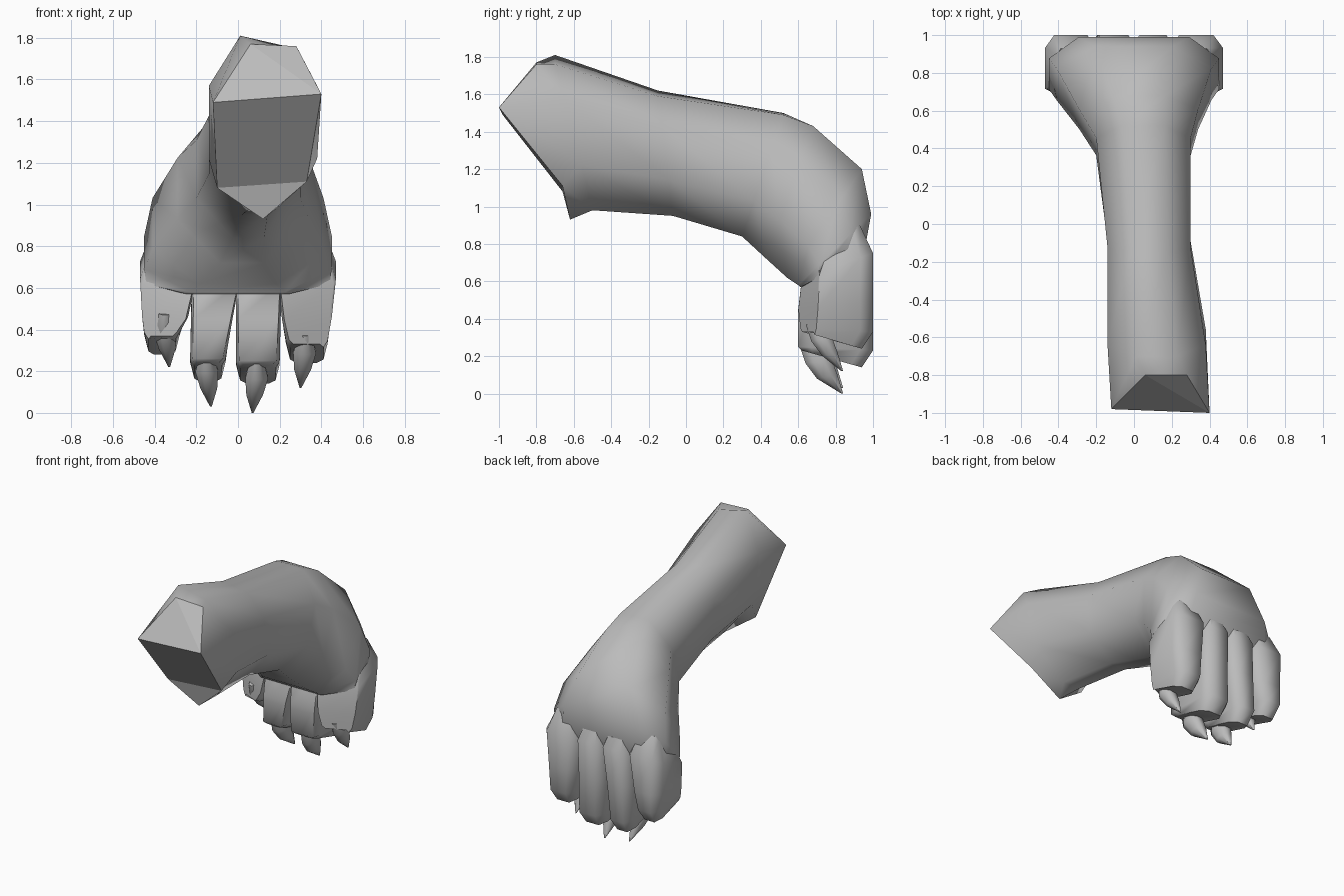
import bpy, bmesh
from mathutils import Vector

if "Cube" in bpy.data.objects:
    bpy.data.objects.remove(bpy.data.objects["Cube"])

grey = bpy.data.materials.new("plain grey")
grey.use_nodes = True
grey.diffuse_color = (0.5, 0.5, 0.5, 1)
grey.node_tree.nodes["Principled BSDF"].inputs["Base Color"].default_value = (0.5, 0.5, 0.5, 1)


def section(x0, x1, top, bot, a, c, b):
    """Eight-sided ring; a and c are the flat widths at the top and bottom (y, z) points."""
    cx, hx = (x0 + x1) / 2, (x1 - x0) / 2
    t, o = Vector((0, *top)), Vector((0, *bot))
    mid, half = (t + o) / 2, (t - o) / 2
    shape = [(a, 1), (1, b), (1, -b), (c, -1), (-c, -1), (-1, -b), (-1, b), (-a, 1)]
    return [Vector((cx + u * hx, 0, 0)) + mid + half * v for u, v in shape]


def loft(name, rings, caps):
    """Skin a list of rings; caps lists the faces closing the first ring."""
    bm = bmesh.new()
    vs = [[bm.verts.new(p) for p in r] for r in rings]
    n = len(vs[0])
    for r, s in zip(vs, vs[1:]):
        for i in range(n):
            j = (i + 1) % n
            bm.faces.new((r[i], r[j], s[j], s[i]))
    for c in caps:
        bm.faces.new([vs[0][i] for i in c])
    bm.faces.new(vs[-1])
    bmesh.ops.remove_doubles(bm, verts=bm.verts, dist=0.001)
    bmesh.ops.recalc_face_normals(bm, faces=bm.faces)
    me = bpy.data.meshes.new(name)
    bm.to_mesh(me)
    bm.free()
    me.materials.append(grey)
    ob = bpy.data.objects.new(name, me)
    bpy.context.collection.objects.link(ob)
    bpy.ops.object.select_all(action='DESELECT')
    ob.select_set(True)
    bpy.context.view_layer.objects.active = ob
    bpy.ops.object.shade_smooth_by_angle(angle=1.1)
    return ob


# Foreleg and palm: cut end first, then rings down to the knuckles
cut_end = [Vector(p) for p in (
    (0.28, -0.8, 1.76), (0.40, -1, 1.53), (0.33, -0.66, 1.11), (0.12, -0.62, 0.93),
    (0.12, -0.62, 0.93), (-0.10, -0.66, 1.08), (-0.12, -0.98, 1.49), (0.06, -0.8, 1.77))]
# x range, top, bottom, flat width at top and bottom, drop of the left top corner
leg = [
    (-0.14, 0.38, (-0.70, 1.81), (-0.50, 0.98), 0.42, 0.25, 0.05),
    (-0.14, 0.30, (-0.15, 1.62), (-0.07, 0.95), 0.45, 0.28, 0.03),
    (-0.20, 0.30, (0.52, 1.50), (0.30, 0.84), 0.45, 0.30, 0.01),
    (-0.29, 0.34, (0.68, 1.43), (0.43, 0.72), 0.45, 0.35, 0),
    (-0.41, 0.41, (0.94, 1.20), (0.54, 0.62), 0.50, 0.45, 0),
    (-0.45, 0.45, (0.99, 0.96), (0.60, 0.58), 0.65, 0.50, 0),
    (-0.44, 0.44, (0.95, 0.74), (0.61, 0.57), 0.75, 0.55, 0),
    (-0.38, 0.38, (0.92, 0.64), (0.66, 0.58), 0.75, 0.60, 0),
]
rings = [cut_end]
for x0, x1, top, bot, a, c, drop in leg:
    ring = section(x0, x1, top, bot, a, c, 0.42)
    ring[0].z -= drop
    rings.append(ring)
foreleg = loft("foreleg", rings, [(7, 0, 1), (7, 1, 6), (6, 1, 2, 5), (5, 2, 3)])
for p in foreleg.data.polygons:
    if p.center.y < -0.6 and p.normal.y < -0.4:
        p.use_smooth = False

# Toes: x range at the knuckle, x range at the end, lowest height, claw x and tip height
toes = [
    ("right_outer", -0.47, -0.20, -0.45, -0.28, 0.29, -0.35, 0.22),
    ("right_inner", -0.22, 0.01, -0.23, -0.06, 0.16, -0.15, 0.03),
    ("left_inner", -0.01, 0.21, -0.01, 0.20, 0.15, 0.09, 0.0),
    ("left_outer", 0.19, 0.47, 0.23, 0.43, 0.25, 0.32, 0.12),
]
for name, k0, k1, e0, e1, low, cx, tip in toes:
    rings = [
        section(k0 + 0.06, k1 - 0.06, (0.93, 0.90), (0.74, 0.80), 0.7, 0.8, 0.6),
        section(k0, k1, (1.0, 0.75), (0.62, 0.62), 0.65, 0.92, 0.65),
        section((k0 + e0) / 2, (k1 + e1) / 2, (1.0, 0.50), (0.60, 0.45), 0.6, 0.9, 0.65),
        section(e0, e1, (1.0, low + 0.08), (0.60, low + 0.10), 0.6, 0.85, 0.65),
        section(e0 + 0.02, e1 - 0.02, (0.94, low - 0.01), (0.62, low + 0.08), 0.6, 0.8, 0.65),
    ]
    # The front of the paw sweeps back towards its sides
    for p in (p for r in rings for p in r):
        p.y = max(p.y, 0.6 + 0.46 * (abs(p.x) - 0.22))
    loft(name + "_toe", rings, [range(8)])

    # Claw curving down out of the sloping underside
    back = 0.03 if low > 0.2 else 0
    lean = 0.02 if cx < 0 else -0.02
    claw = [
        section(cx - 0.03, cx + 0.03, (0.76, tip + 0.27), (0.61 + back, tip + 0.25), 0.5, 0.4, 0.4),
        section(cx - 0.055, cx + 0.055, (0.78, tip + 0.18), (0.64 + back, tip + 0.16), 0.5, 0.4, 0.4),
        section(cx - 0.04 + lean / 2, cx + 0.04 + lean / 2,
                (0.81, tip + 0.10), (0.70 + back, tip + 0.08), 0.5, 0.4, 0.4),
        section(cx + lean - 0.004, cx + lean + 0.004, (0.84, tip), (0.83, tip), 0.5, 0.4, 0.4),
    ]
    loft(name + "_claw", claw, [range(8)])
